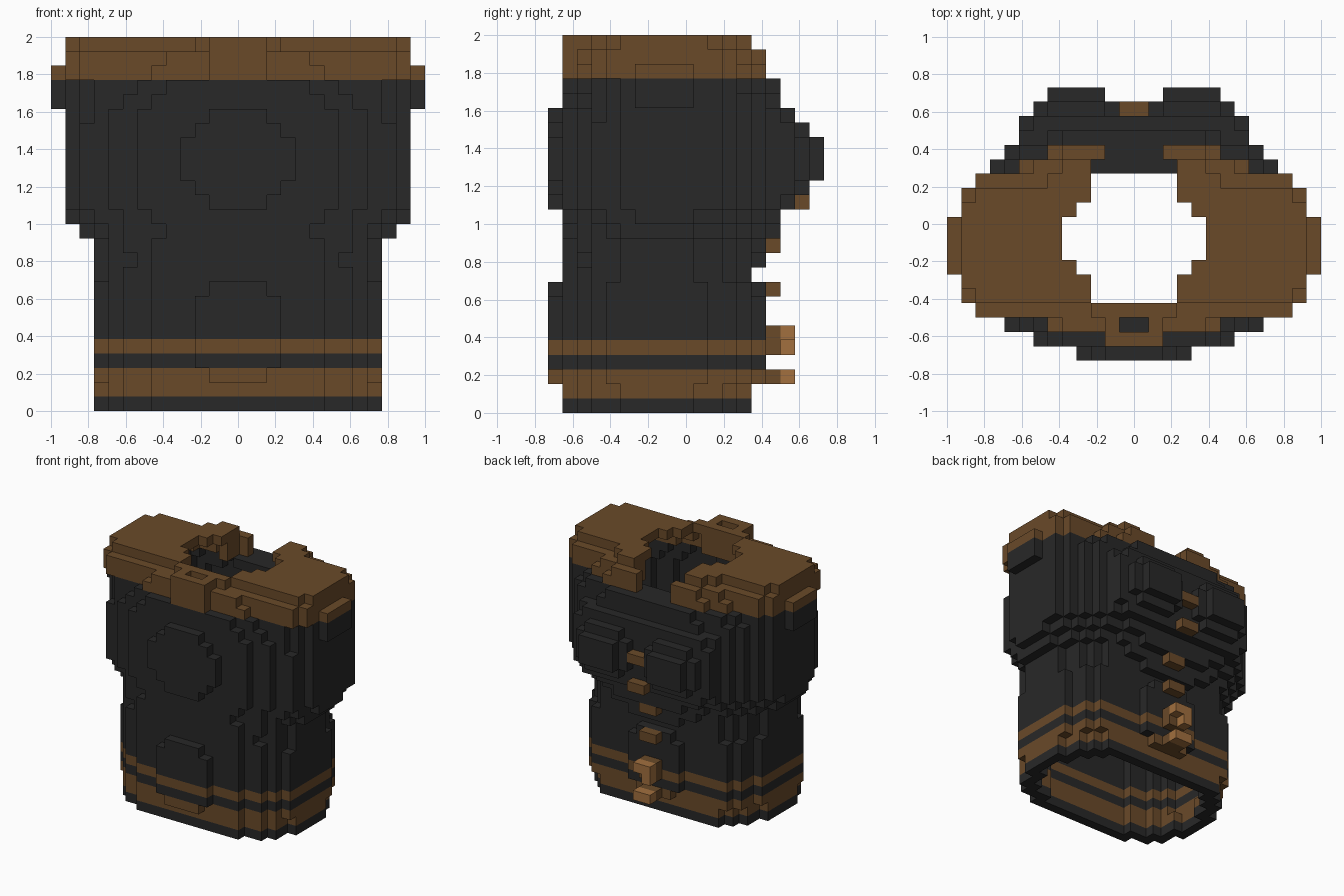
import bpy
import bmesh
from mathutils import Vector

cube = bpy.data.objects.get("Cube")
if cube:
    bpy.data.objects.remove(cube, do_unlink=True)

CELL = 1 / 13      # edge of one block
DEPTH = 19         # blocks from front to back
TOP = 26           # blocks from hem to collar


def make_material(name, colour):
    mat = bpy.data.materials.new(name)
    mat.use_nodes = True
    mat.diffuse_color = (*colour, 1)
    mat.node_tree.nodes["Principled BSDF"].inputs["Base Color"].default_value = (*colour, 1)
    return mat


charcoal = make_material("charcoal_cloth", (0.021, 0.021, 0.021))
leather = make_material("brown_leather", (0.144, 0.068, 0.022))
brass = make_material("light_brown_clasp", (0.36, 0.162, 0.049))


def box(xs, ys, zs):
    """Blocks in the given ranges, mirrored across the centre plane."""
    half = {(x, y, z) for x in range(*xs) for y in range(*ys) for z in range(*zs)}
    return half | {(-1 - x, y, z) for x, y, z in half}


def stack(sections):
    """Blocks from (bottom, top, half widths listed from front to back)."""
    cells = set()
    for low, high, widths in sections:
        for row, width in enumerate(widths, start=1):
            cells |= box((0, width), (row, row + 1), (low, high))
    return cells


def band_slot(z):
    """Leather bands at the hem and the shoulder yoke."""
    return 1 if z in (1, 2, 4) or z >= 23 else 0


SIDES = [Vector(s) for s in ((1, 0, 0), (-1, 0, 0), (0, 1, 0), (0, -1, 0), (0, 0, 1), (0, 0, -1))]


def build(name, cells, materials, slot=lambda z: 0):
    """Mesh the exposed sides of the blocks and merge flat areas."""
    bm = bmesh.new()
    shared = {}
    for cell in sorted(cells):
        centre = Vector(cell) + Vector((0.5, 0.5, 0.5))
        for n in SIDES:
            if tuple(int(c) for c in Vector(cell) + n) in cells:
                continue
            u = Vector((n.y, n.z, n.x))
            v = n.cross(u)
            corners = []
            for a, b in ((1, 1), (-1, 1), (-1, -1), (1, -1)):
                p = centre + (n + a * u + b * v) / 2
                key = tuple(round(c) for c in p)
                if key not in shared:
                    shared[key] = bm.verts.new(Vector((key[0], key[1] - DEPTH / 2, key[2])) * CELL)
                corners.append(shared[key])
            face = bm.faces.new(corners)
            face.material_index = slot(cell[2])
    bmesh.ops.dissolve_limit(bm, angle_limit=0.01, verts=bm.verts[:], edges=bm.edges[:],
                             delimit={'MATERIAL', 'NORMAL'})
    mesh = bpy.data.meshes.new(name)
    bm.to_mesh(mesh)
    bm.free()
    for mat in materials:
        mesh.materials.append(mat)
    obj = bpy.data.objects.new(name, mesh)
    bpy.context.collection.objects.link(obj)
    return obj


# Garment body, as stacked cross-sections
narrow = [9, 9] + [10] * 5 + [9, 9, 8, 7]
body = stack([
    (0, 2, [6, 8] + narrow),
    (2, 9, [6, 8, 9] + [10] * 7 + [9, 9, 8]),
    (9, 10, [6, 8] + narrow),
    (10, 11, [6, 7] + narrow + [3]),
    (11, 12, [6, 8] + narrow + [5]),
    (12, 13, [5, 8, 9, 10] + [11] * 5 + [10, 10, 9, 8, 6, 4]),
    (13, 14, [6, 8, 10, 11, 11] + [12] * 4 + [11, 11, 10, 9, 8, 6]),
    (14, 20, [7, 9, 11, 11] + [12] * 7 + [11, 10, 9, 8]),
    (20, 21, [7, 9, 10, 11] + [12] * 7 + [11, 10, 9, 8]),
    (21, 22, [6, 8, 10, 11] + [12] * 7 + [11, 10, 9, 6]),
    (22, 23, [5, 7, 10, 11] + [12] * 7 + [11, 9, 8, 5]),
    (23, 24, [2, 6, 11] + [12] * 8 + [11, 8, 6]),
    (24, 25, [2, 5, 11] + [12] * 8 + [11, 7, 5]),
    (25, TOP, [2, 2, 3, 11] + [12] * 6 + [11, 6, 5]),
])
body |= box((12, 13), (6, 10), (21, 24))

# Collar loop slit and open collar notch
body -= box((0, 1), (2, 3), (23, TOP))
body -= box((0, 3), (13, 14), (23, TOP)) | box((0, 2), (14, 15), (23, TOP))


def enclosed(cell):
    x, y, z = cell
    around = {(x + a, y + b, z) for a in (-1, 0, 1) for b in (-1, 0, 1)}
    return around <= body and (x, y, z + 1) in body and (z == 0 or (x, y, z - 1) in body)


# Hollow the body and open the neck
shell = {c for c in body if not enclosed(c)}
for row, width in enumerate([3, 3, 4, 5, 5, 5, 4, 3, 3], start=4):
    shell -= box((0, width), (row, row + 1), (9, TOP))
build("jacket_body", shell, [charcoal, leather], band_slot)

# Raised round plate and lower plates, front and back
round_plate = box((0, 4), (0, 1), (16, 19)) | box((0, 3), (0, 1), (15, 20)) | box((0, 2), (0, 1), (14, 21))
build("round_plate", round_plate, [charcoal])
for name, row in (("lower_plate", 0), ("clasp_plate", 14)):
    plate = box((0, 3), (row, row + 1), (3, 8)) | box((0, 2), (row, row + 1), (2, 9))
    build(name, plate, [charcoal, leather], band_slot)

# Padded chest panels, stepped outward
pads = box((0, 8), (16, 17), (15, 20)) | box((0, 7), (16, 17), (14, 21))
pads |= box((1, 7), (17, 18), (16, 19)) | box((2, 6), (17, 18), (15, 20))
pads |= box((2, 6), (18, 19), (16, 19))
build("chest_pads", pads, [charcoal])

# Row of buttons
for number, (row, z) in enumerate([(17, 17), (17, 14), (15, 11), (15, 8)], start=1):
    build(f"button_{number}", box((0, 1), (row, row + 1), (z, z + 1)), [leather])

# Clasp and its backing
build("clasp_backing", box((0, 1), (15, 16), (4, 6)) | box((0, 1), (15, 16), (2, 3)), [leather])
clasp = box((0, 1), (16, 17), (5, 6)) | box((0, 1), (16, 17), (2, 3)) | {(-1, 16, 4)}
build("clasp", clasp, [brass])
